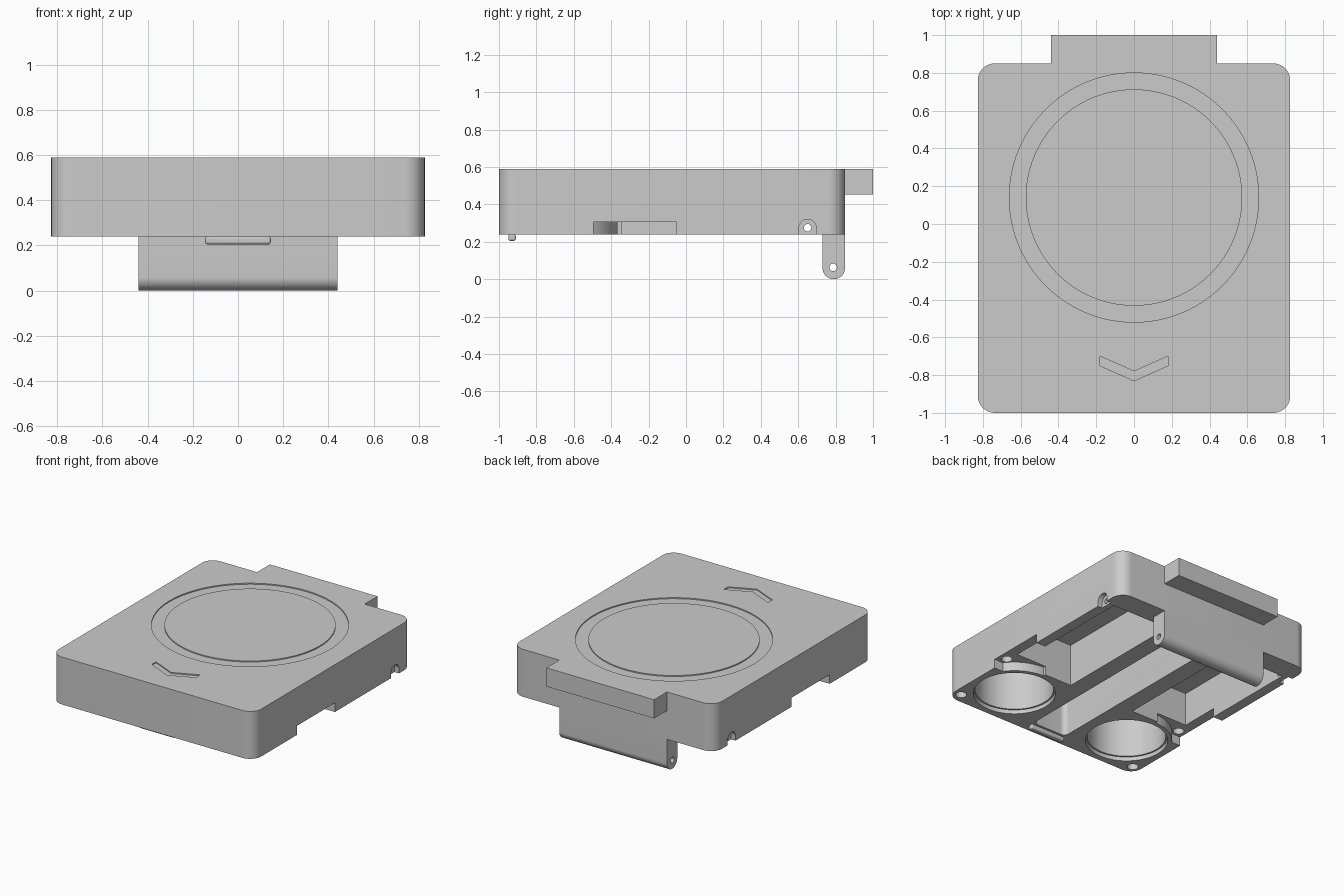
import bpy
import bmesh
from math import cos, sin, radians

cube = bpy.data.objects.get("Cube")
if cube:
    bpy.data.objects.remove(cube, do_unlink=True)

grey = bpy.data.materials.new("plain grey")
grey.use_nodes = True
grey.diffuse_color = (0.6, 0.6, 0.6, 1)
grey.node_tree.nodes["Principled BSDF"].inputs["Base Color"].default_value = (0.6, 0.6, 0.6, 1)


def arc(cx, cy, r, start=0, end=360, steps=64):
    """Points along an arc; a full turn leaves out the repeated last point."""
    count = steps if end - start == 360 else steps + 1
    angles = [radians(start + (end - start) * i / steps) for i in range(count)]
    return [(cx + r * cos(a), cy + r * sin(a)) for a in angles]


def rect(x0, x1, y0, y1, r=0):
    """Rectangle outline, with rounded corners if r is given."""
    if not r:
        return [(x0, y0), (x1, y0), (x1, y1), (x0, y1)]
    corners = [(x1 - r, y1 - r), (x0 + r, y1 - r), (x0 + r, y0 + r), (x1 - r, y0 + r)]
    points = []
    for i, (x, y) in enumerate(corners):
        points += arc(x, y, r, 90 * i, 90 * i + 90, 10)
    return points


def prism(name, outline, low, high, axis="Z"):
    """Extrude an outline along z, or a (y, z) outline along x."""
    bm = bmesh.new()
    place = (lambda u, v, w: (u, v, w)) if axis == "Z" else (lambda u, v, w: (w, u, v))
    rings = [[bm.verts.new(place(u, v, w)) for u, v in outline] for w in (low, high)]
    for ring in rings:
        bm.faces.new(ring)
    n = len(outline)
    for i in range(n):
        j = (i + 1) % n
        bm.faces.new((rings[0][i], rings[0][j], rings[1][j], rings[1][i]))
    bmesh.ops.recalc_face_normals(bm, faces=bm.faces)
    mesh = bpy.data.meshes.new(name)
    bm.to_mesh(mesh)
    bm.free()
    mesh.materials.append(grey)
    obj = bpy.data.objects.new(name, mesh)
    bpy.context.scene.collection.objects.link(obj)
    return obj


def combine(target, tool, operation="DIFFERENCE"):
    """Apply a boolean and discard the tool object."""
    tool.hide_render = True
    mod = target.modifiers.new("combine", "BOOLEAN")
    mod.operation = operation
    mod.solver = "EXACT"
    mod.object = tool
    bpy.context.view_layer.update()
    graph = bpy.context.evaluated_depsgraph_get()
    mesh = bpy.data.meshes.new_from_object(target.evaluated_get(graph))
    target.modifiers.clear()
    target.data = mesh
    bpy.data.objects.remove(tool, do_unlink=True)


def cut(target, *args):
    combine(target, prism("cutter", *args))


def span(side, a, b):
    """Sorted x range on the chosen side."""
    return sorted((side * a, side * b))


TOP, BASE, ROOF = 0.59, 0.24, 0.555
UNDER = BASE - 0.1
CUP_Y = -0.675

# Rounded slab body
body = prism("body", rect(-0.827, 0.827, -1, 0.85, 0.09), BASE, TOP)

# Underside: side notches, cup walls, long bays, cups, screw holes, hinge arches
for s in (1, -1):
    a, b = span(s, 0.5, 0.9)
    cut(body, rect(a, b, -0.495, -0.05), UNDER, 0.307)
    combine(body, prism("cup_wall", arc(s * 0.5, CUP_Y, 0.31), BASE, 0.33), "UNION")
    a, b = span(s, 0.275, 0.75)
    cut(body, rect(a, b, -0.345, 0.68), UNDER, ROOF)
    cut(body, arc(s * 0.5, CUP_Y, 0.28), UNDER, 0.27)
    cut(body, arc(s * 0.5, CUP_Y, 0.268), UNDER, ROOF)
    for y in (-0.925, -0.44):
        cut(body, arc(s * 0.765, y, 0.038, 0, 360, 24), UNDER, 0.38)
    arch = arc(0.65, 0.273, 0.047, 0, 180, 20) + [(0.603, UNDER), (0.697, UNDER)]
    a, b = span(s, 0.79, 0.9)
    cut(body, arch, a, b, "X")

# Pin hole running right across
cut(body, arc(0.65, 0.275, 0.02, 0, 360, 24), -0.9, 0.9, "X")

# Central groove
cut(body, rect(-0.14, 0.14, -0.9, 0.7, 0.04), UNDER, ROOF)

# Shallow landing ring and arrow sunk into the top
ring = prism("ring_cutter", arc(0, 0.14, 0.66, steps=96), TOP - 0.008, TOP + 0.1)
cut(ring, arc(0, 0.14, 0.573, 0, 360, 96), TOP - 0.1, TOP + 0.2)
combine(body, ring)
arrow = [(-0.18, -0.75), (0, -0.83), (0.18, -0.75), (0.18, -0.7), (0, -0.78), (-0.18, -0.7)]
cut(body, arrow, TOP - 0.008, TOP + 0.1)

# Rear ledge
ledge = prism("rear_ledge", rect(-0.44, 0.44, 0.85, 1), 0.452, TOP)

# Rear hinge plate with rounded foot and pin hole
foot = arc(0.79, 0.06, 0.06, 180, 360, 32) + [(0.85, BASE), (0.73, BASE)]
hinge = prism("hinge_plate", foot, -0.44, 0.44, "X")
cut(hinge, arc(0.787, 0.063, 0.02, 0, 360, 24), -0.6, 0.6, "X")

# Front latch lip
latch = prism("front_latch", rect(-0.145, 0.145, -0.95, -0.91), 0.205, BASE)
bevel = latch.modifiers.new("soft edges", "BEVEL")
bevel.width = 0.01
bevel.segments = 3

# Smooth curved walls, sharp edges kept
bpy.ops.object.select_all(action="DESELECT")
for obj in (body, ledge, hinge, latch):
    obj.select_set(True)
bpy.context.view_layer.objects.active = body
bpy.ops.object.shade_smooth_by_angle(angle=radians(30))
